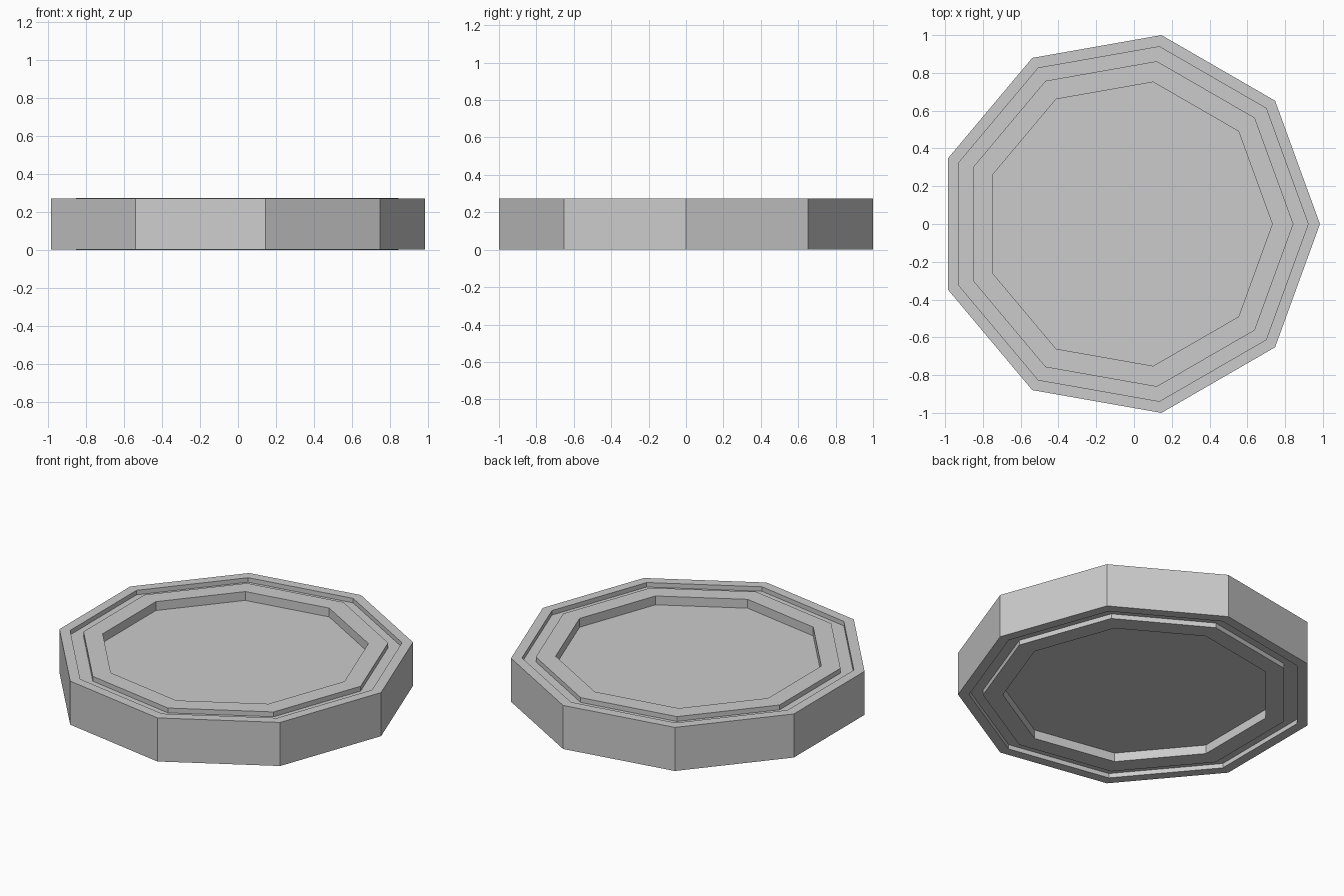
import bpy, bmesh, math

if "Cube" in bpy.data.objects:
    bpy.data.objects.remove(bpy.data.objects["Cube"])

SIDES, CX, H = 9, -0.031, 0.275
R_OUT, R_RIM, R_RING, R_FLOOR = 1.0154, 0.953, 0.875, 0.763
GROOVE, RECESS, LIP = 0.03, 0.055, 0.002

# Upper half profile from the outer wall inward: rim, groove, raised ring, recessed floor
upper = [(R_OUT, H - LIP), (R_RIM, H - LIP), (R_RIM, H - GROOVE), (R_RING, H - GROOVE),
         (R_RING, H), (R_FLOOR, H), (R_FLOOR, H - RECESS)]
# The underside mirrors the top
lower = [(r, H - z) for r, z in upper]

bm = bmesh.new()


def loop(r, z):
    step = 2 * math.pi / SIDES
    return [bm.verts.new((CX + r * math.cos(i * step), r * math.sin(i * step), z))
            for i in range(SIDES)]


# Nine-sided disc body, stitched from the bottom floor round to the top floor
loops = [loop(r, z) for r, z in lower[::-1] + upper]
for a, b in zip(loops, loops[1:]):
    for i in range(SIDES):
        j = (i + 1) % SIDES
        bm.faces.new((a[i], a[j], b[j], b[i]))

# Recessed floors on both sides
bm.faces.new(loops[0][::-1])
bm.faces.new(loops[-1])
bmesh.ops.recalc_face_normals(bm, faces=bm.faces)

mesh = bpy.data.meshes.new("nonagon_disc")
bm.to_mesh(mesh)
bm.free()
disc = bpy.data.objects.new("nonagon_disc", mesh)
bpy.context.collection.objects.link(disc)
